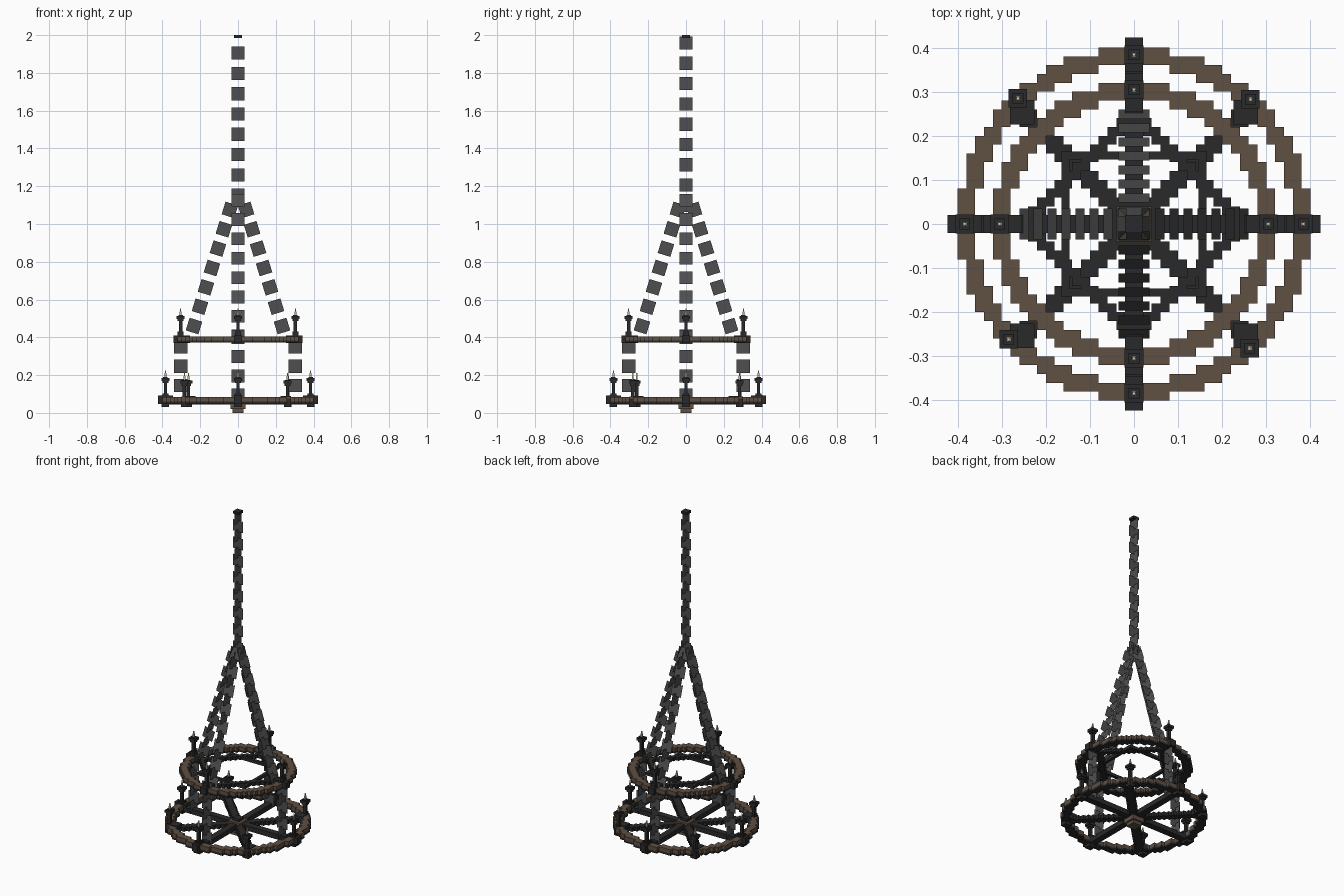
import bpy, bmesh
from math import pi, hypot
from mathutils import Matrix, Vector

cube = bpy.data.objects.get("Cube")
if cube:
    bpy.data.objects.remove(cube)


def material(name, r, g, b):
    m = bpy.data.materials.new(name)
    m.use_nodes = True
    m.diffuse_color = (r, g, b, 1)
    bsdf = m.node_tree.nodes["Principled BSDF"]
    bsdf.inputs["Base Color"].default_value = (r, g, b, 1)
    bsdf.inputs["Roughness"].default_value = 0.9
    return m


WOOD = material("brown wood", 0.115, 0.08, 0.055)
IRON = material("dark iron", 0.023, 0.023, 0.024)
STEEL = material("grey chain", 0.078, 0.078, 0.08)
WAX = material("cream wax", 0.5, 0.46, 0.34)
FLAME = material("pale flame", 0.85, 0.8, 0.58)
CELL = 0.02


def finish(name, bm, mats):
    mesh = bpy.data.meshes.new(name)
    bm.to_mesh(mesh)
    bm.free()
    for m in mats:
        mesh.materials.append(m)
    obj = bpy.data.objects.new(name, mesh)
    bpy.context.collection.objects.link(obj)
    return obj


def add_box(bm, x, y, z, slot=0):
    """Box from three (low, high) ranges."""
    size = [r[1] - r[0] for r in (x, y, z)]
    mid = [(r[1] + r[0]) / 2 for r in (x, y, z)]
    matrix = Matrix.Translation(mid) @ Matrix.Diagonal((*size, 1))
    verts = bmesh.ops.create_cube(bm, size=1, matrix=matrix)["verts"]
    for f in {f for v in verts for f in v.link_faces}:
        f.material_index = slot


def blocks(name, inside, z, mat):
    """Stepped flat shape: rows of grid cells that pass the test."""
    bm = bmesh.new()
    n = 22
    for j in range(-n, n):
        start = None
        for i in range(-n, n + 1):
            hit = i < n and inside((i + 0.5) * CELL, (j + 0.5) * CELL)
            if hit and start is None:
                start = i
            elif not hit and start is not None:
                add_box(bm, (start * CELL, i * CELL), (j * CELL, (j + 1) * CELL), z)
                start = None
    return finish(name, bm, [mat])


def chain(name, first, step, count, turn=0):
    """Flat square links, alternately facing across and along the chain."""
    bm = bmesh.new()
    step = Vector(step)
    along = step.normalized()
    across = Vector((0, 1, 0))
    spin = Matrix.Rotation(turn, 3, "Z")
    for i in range(count):
        centre = Vector(first) + step * i / 2
        side = along.cross(across) if i % 2 else across
        corners = [centre + (side * a + along * b) * 0.035
                   for a, b in ((-1, -1), (1, -1), (1, 1), (-1, 1))]
        bm.faces.new([bm.verts.new(spin @ c) for c in corners])
    return finish(name, bm, [STEEL])


def candle(name, x, y, z):
    """Base, stem, drip cup, candle and flame stacked from z."""
    bm = bmesh.new()
    for half, low, high, slot in ((0.016, 0, 0.022, 0), (0.009, 0.022, 0.085, 0),
                                  (0.015, 0.078, 0.09, 0), (0.021, 0.09, 0.106, 0),
                                  (0.012, 0.106, 0.11, 0), (0.005, 0.11, 0.13, 1),
                                  (0.003, 0.13, 0.145, 2)):
        add_box(bm, (x - half, x + half), (y - half, y + half), (z + low, z + high), slot)
    return finish(name, bm, [IRON, WAX, FLAME])


# Wooden rings on iron bands
for level, inner, z0, z1, z2 in (("lower", 0.36, 0.048, 0.061, 0.085),
                                 ("upper", 0.28, 0.372, 0.384, 0.405)):
    def on_ring(x, y):
        return inner < hypot(x, y) < inner + 0.04
    blocks(level + "_ring_band", on_ring, (z0, z1), IRON)
    blocks(level + "_ring", on_ring, (z1, z2), WOOD)

# Lower spokes
blocks("diagonal_spokes", lambda x, y: abs(abs(x) - abs(y)) < 0.03 and max(abs(x), abs(y)) < 0.28,
       (0.047, 0.072), IRON)
blocks("straight_spokes", lambda x, y: min(abs(x), abs(y)) < 0.02 and hypot(x, y) < 0.38,
       (0.045, 0.075), IRON)

# Upper lattice: stepped diamond and thin square
blocks("upper_diamond", lambda x, y: 0.23 < abs(x) + abs(y) < 0.27, (0.378, 0.4), IRON)
bm = bmesh.new()
for s in (-0.155, 0.155):
    add_box(bm, (-0.165, 0.165), (s - 0.009, s + 0.009), (0.38, 0.398))
    add_box(bm, (s - 0.009, s + 0.009), (-0.165, 0.165), (0.38, 0.398))
finish("upper_square", bm, [IRON])

# Hub and ceiling bracket
bm = bmesh.new()
add_box(bm, (-0.04, 0.04), (-0.04, 0.04), (0.02, 0.085))
add_box(bm, (-0.03, 0.03), (-0.03, 0.03), (0, 0.02))
add_box(bm, (-0.022, 0.022), (-0.022, 0.022), (0.085, 0.1), 1)
finish("hub", bm, [WOOD, IRON])
bm = bmesh.new()
add_box(bm, (-0.02, 0.02), (-0.02, 0.02), (1.985, 2))
finish("ceiling_bracket", bm, [IRON])

# Hanging chains
chain("main_chain", (0, 0, 1.9585), (0, 0, -0.1075), 17)
for k, side in enumerate(("left", "back", "right", "front")):
    turn = k * pi / 2
    chain(side + "_sloping_chain", (0.027, 0, 1.126), (0.0317, 0, -0.1025), 15, turn)
    chain(side + "_drop_chain", (0.303, 0, 0.401), (0, 0, -0.1025), 7, turn)

    # Iron clamps around both rings
    bm = bmesh.new()
    add_box(bm, (0.345, 0.423), (-0.02, 0.02), (0.047, 0.092))
    add_box(bm, (0.365, 0.405), (-0.021, 0.021), (0.03, 0.095))
    add_box(bm, (0.255, 0.342), (-0.02, 0.02), (0.37, 0.411))
    bmesh.ops.rotate(bm, verts=bm.verts, matrix=Matrix.Rotation(turn, 3, "Z"))
    finish(side + "_clamps", bm, [IRON])

    # Candles above the clamps
    out = Matrix.Rotation(turn, 3, "Z") @ Vector((1, 0, 0))
    candle(side + "_lower_candle", out.x * 0.384, out.y * 0.384, 0.08)
    candle(side + "_upper_candle", out.x * 0.304, out.y * 0.304, 0.408)

# Diagonal candles with their mounts
for name, x, y in (("back_left", 0.264, 0.283), ("back_right", -0.263, 0.285),
                   ("front_right", -0.284, -0.261), ("front_left", 0.262, -0.282)):
    bm = bmesh.new()
    cx, cy = (0.253 if x > 0 else -0.253), (0.253 if y > 0 else -0.253)
    add_box(bm, (cx - 0.028, cx + 0.028), (cy - 0.028, cy + 0.028), (0.048, 0.089))
    add_box(bm, (x - 0.019, x + 0.019), (y - 0.019, y + 0.019), (0.03, 0.075))
    finish(name + "_mount", bm, [IRON])
    candle(name + "_candle", x, y, 0.065)
